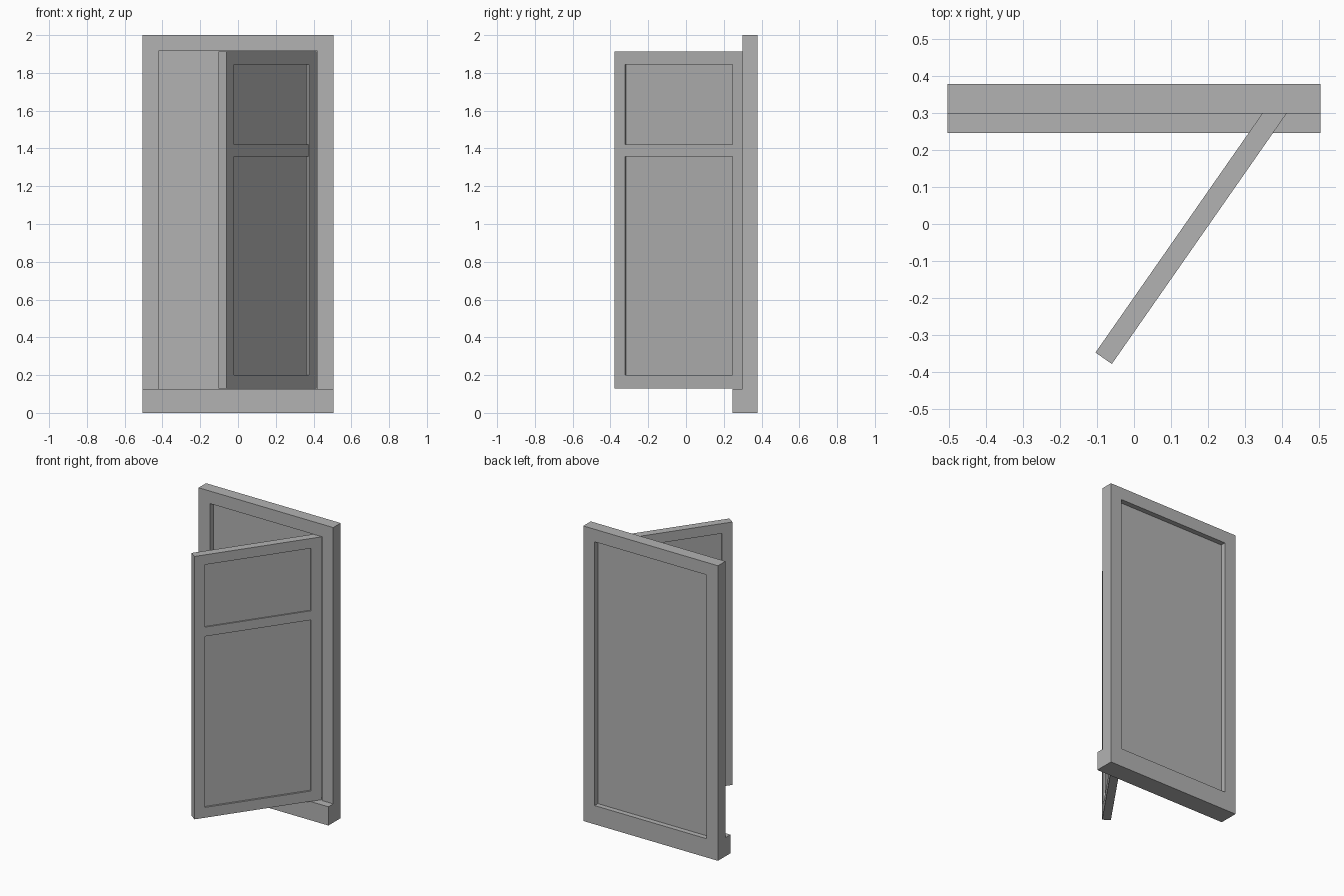
import bpy, bmesh, math
from mathutils import Matrix

if "Cube" in bpy.data.objects:
    bpy.data.objects.remove(bpy.data.objects["Cube"])

grey = bpy.data.materials.new("dark_grey")
grey.diffuse_color = (0.45, 0.45, 0.45, 1)
grey.use_nodes = True
grey.node_tree.nodes["Principled BSDF"].inputs["Base Color"].default_value = grey.diffuse_color


def finish(name, bm, mat):
    bmesh.ops.recalc_face_normals(bm, faces=bm.faces)
    mesh = bpy.data.meshes.new(name)
    bm.to_mesh(mesh)
    bm.free()
    mesh.materials.append(grey)
    ob = bpy.data.objects.new(name, mesh)
    ob.matrix_world = mat
    bpy.context.collection.objects.link(ob)
    return ob


def box(name, x, y, z, mat=Matrix()):
    bm = bmesh.new()
    bmesh.ops.create_cube(bm, size=1)
    for v in bm.verts:
        v.co = [(a + b) / 2 + c * (b - a) for (a, b), c in zip((x, y, z), v.co)]
    return finish(name, bm, mat)


def rect_frame(name, outer, inner, y, mat=Matrix()):
    """Rectangular ring; outer and inner are (x0, x1, z0, z1)."""
    bm = bmesh.new()

    def loop(r, yy):
        x0, x1, z0, z1 = r
        return [bm.verts.new((px, yy, pz))
                for px, pz in ((x0, z0), (x1, z0), (x1, z1), (x0, z1))]

    loops = [loop(outer, y[0]), loop(inner, y[0]), loop(inner, y[1]), loop(outer, y[1])]
    for a, b in zip(loops, loops[1:] + loops[:1]):
        for i in range(4):
            j = (i + 1) % 4
            bm.faces.new((a[i], a[j], b[j], b[i]))
    return finish(name, bm, mat)


# Fixed surround: frame, recessed back panel, projecting sill
rect_frame("outer_frame", (-0.505, 0.505, 0, 2), (-0.42, 0.42, 0.127, 1.915), (0.299, 0.379))
box("back_panel", (-0.42, 0.42), (0.336, 0.344), (0.127, 1.915))
box("front_sill", (-0.505, 0.505), (0.247, 0.299), (0, 0.127))

# Open door, local x runs from free edge to hinge edge
door = Matrix.Translation((-0.06, -0.379, 0)) @ Matrix.Rotation(math.radians(55.1), 4, 'Z')
L, T, B = 0.83, 0.054, 0.067
rect_frame("door_frame", (0, L, 0.13, 1.912), (B, L - B, 0.2, 1.845), (0, T), door)
box("door_panel", (B, L - B), (0.013, T - 0.013), (0.2, 1.845), door)
# Crossbar sits slightly below the door face
box("door_crossbar", (B, L - B), (0.004, T - 0.004), (1.357, 1.42), door)
